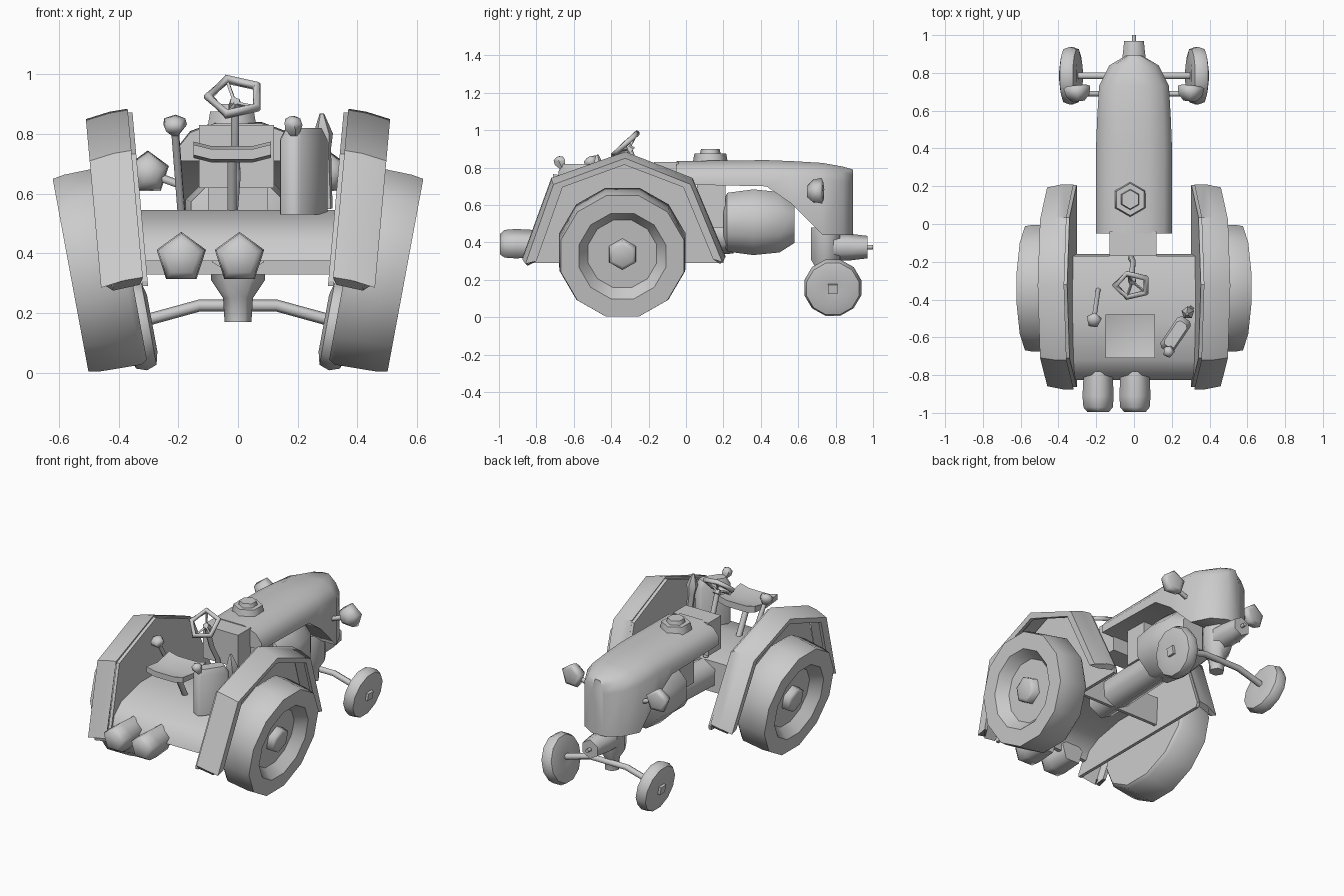
import bpy, bmesh, math
from mathutils import Vector

if "Cube" in bpy.data.objects:
    bpy.data.objects.remove(bpy.data.objects["Cube"])


def finish(name, bm, smooth=0):
    bmesh.ops.remove_doubles(bm, verts=bm.verts, dist=1e-5)
    bmesh.ops.recalc_face_normals(bm, faces=bm.faces)
    mesh = bpy.data.meshes.new(name)
    bm.to_mesh(mesh)
    bm.free()
    ob = bpy.data.objects.new(name, mesh)
    bpy.context.collection.objects.link(ob)
    if smooth:
        bpy.ops.object.select_all(action='DESELECT')
        ob.select_set(True)
        bpy.context.view_layer.objects.active = ob
        bpy.ops.object.shade_smooth_by_angle(angle=math.radians(smooth))
    return ob


def loft(name, rings, smooth=0, caps=True, closed=False):
    """Skin a list of closed rings."""
    bm = bmesh.new()
    vs = [[bm.verts.new(p) for p in r] for r in rings]
    n = len(vs[0])
    pairs = list(zip(vs, vs[1:])) + ([(vs[-1], vs[0])] if closed else [])
    for a, b in pairs:
        for i in range(n):
            bm.faces.new((a[i], a[(i + 1) % n], b[(i + 1) % n], b[i]))
    if caps and not closed:
        bm.faces.new(vs[0])
        bm.faces.new(vs[-1])
    return finish(name, bm, smooth)


def circle(c, axis, r, n, phase=0):
    a = Vector(axis).normalized()
    ref = Vector((0, 1, 0)) if abs(a.z) > 0.95 else Vector((0, 0, 1))
    v = (ref - a * a.dot(ref)).normalized()
    u = v.cross(a)
    angs = [math.radians(phase) + math.tau * i / n for i in range(n)]
    return [Vector(c) + (v * math.cos(t) + u * math.sin(t)) * r for t in angs]


def lathe(name, origin, axis, profile, n, phase=0, smooth=50):
    """Turned part: profile is (distance along axis, radius)."""
    a = Vector(axis).normalized()
    return loft(name, [circle(Vector(origin) + a * d, a, r, n, phase) for d, r in profile], smooth)


def tube(name, pts, r, n=6, closed=False, smooth=75):
    pts = [Vector(p) for p in pts]
    k = len(pts)
    rings = []
    for i, p in enumerate(pts):
        q = pts[(i + 1) % k] if closed or i < k - 1 else p
        o = pts[i - 1] if closed or i > 0 else p
        rings.append(circle(p, q - o, r, n))
    return loft(name, rings, smooth, closed=closed)


def box(name, x, y, z):
    return loft(name, [[(x[0], y[0], h), (x[1], y[0], h), (x[1], y[1], h), (x[0], y[1], h)] for h in z])


# Hood: arched section swept along y
def hood_ring(y, w, top, bot):
    half = [(w, bot), (w, top - 0.08), (w * 0.8, top - 0.03), (w * 0.4, top)]
    return [(x, y, z) for x, z in half] + [(-x, y, z) for x, z in reversed(half)]


loft("hood", [hood_ring(*s) for s in [
    (-0.05, 0.2, 0.835, 0.71), (0.43, 0.2, 0.84, 0.70), (0.56, 0.195, 0.835, 0.61),
    (0.73, 0.185, 0.825, 0.44), (0.84, 0.13, 0.805, 0.44), (0.893, 0.04, 0.79, 0.44)]], 45)
lathe("filler_cap", (-0.02, 0.13, 0.82), (0, 0, 1), [(0, 0.095), (0.055, 0.085), (0.055, 0.055), (0.08, 0.05)], 6, 0, 65)
box("dashboard", (-0.13, 0.12), (-0.17, -0.04), (0.62, 0.83))

# Engine and driveline
box("firewall", (-0.1, 0.1), (0.06, 0.21), (0.48, 0.75))
lathe("engine", (0, 0.2, 0.508), (0, 1, 0), [(0, 0.12), (0.02, 0.17), (0.16, 0.19), (0.3, 0.175), (0.38, 0.12)], 8, 22.5)
tube("gearbox", [(0, -0.3, 0.42), (0, 0.25, 0.44)], 0.1, 6)

# Nose, front pedestal and axle
lathe("front_pedestal", (0, 0.745, 0.48), (0, 0, -1), [(0, 0.09), (0.17, 0.09), (0.23, 0.05), (0.31, 0.045)], 6, 30, 65)
lathe("nose", (0, 0.77, 0.375), (0, 1, 0), [(0, 0.075), (0.1, 0.072), (0.2, 0.06), (0.2, 0.012), (0.23, 0.012)], 6, 0, 65)
tube("front_axle", [(-0.33, 0.785, 0.17), (-0.13, 0.785, 0.225), (0.13, 0.785, 0.225), (0.33, 0.785, 0.17)], 0.02, 6)

# Rear deck: curved open-bottomed shell
outer = [(-0.16, 0.33), (-0.17, 0.52), (-0.3, 0.545), (-0.52, 0.545), (-0.72, 0.5), (-0.8, 0.44), (-0.825, 0.375)]
inner = [(-0.18, 0.33), (-0.19, 0.5), (-0.3, 0.52), (-0.52, 0.52), (-0.7, 0.48), (-0.78, 0.43), (-0.8, 0.375)]
loft("deck", [[(x, y, z) for y, z in outer + inner[::-1]] for x in (-0.33, 0.33)], 40)

# Wheels, fenders and lights on both sides
arch_out = [(-0.875, 0.32), (-0.72, 0.745), (-0.325, 0.885), (0.035, 0.745), (0.21, 0.33)]
arch_in = [(-0.80, 0.30), (-0.66, 0.695), (-0.33, 0.815), (-0.015, 0.695), (0.145, 0.31)]
for side, s in (("right", 1), ("left", -1)):
    axis = (s * math.cos(math.radians(10.5)), 0, -math.sin(math.radians(10.5)))
    hub = (s * 0.463, -0.34, 0.345)
    lathe(side + "_rear_wheel", hub, axis,
          [(-0.1, 0.06), (-0.1, 0.335), (-0.08, 0.35), (0.06, 0.347), (0.1, 0.34), (0.1, 0.24), (0.035, 0.19), (0.035, 0.05)], 12, 15, 40)
    lathe(side + "_rear_hub", hub, axis, [(0.02, 0.085), (0.075, 0.08), (0.085, 0.06)], 6, 0, 65)

    lathe(side + "_front_wheel", (s * 0.333, 0.785, 0.158), axis,
          [(-0.042, 0.03), (-0.046, 0.1), (-0.035, 0.145), (0, 0.158), (0.035, 0.145), (0.046, 0.1), (0.04, 0.03)], 12, 15, 55)
    lathe(side + "_front_hub", (s * 0.333, 0.785, 0.158), axis, [(0.02, 0.04), (0.055, 0.035)], 4, 45)

    def lean(x, z):
        return s * (x + 0.09 * (z - 0.33))

    loft(side + "_fender", [[(lean(0.32, o[1]), o[0], o[1]), (lean(0.38, o[1]), o[0], o[1] - 0.01),
                             (lean(0.46, o[1]), o[0] * 0.97 - 0.01, o[1] - 0.035),
                             (lean(0.46, i[1]), i[0], i[1]), (lean(0.44, i[1]), i[0], i[1]),
                             (lean(0.42, o[1]), o[0] * 0.95 - 0.017, o[1] - 0.045),
                             (lean(0.33, o[1]), o[0] * 0.97 - 0.01, o[1] - 0.025)]
                            for o, i in zip(arch_out, arch_in)], 45)
    wall = [(-0.86, 0.29)] + [(y * 0.985, z - 0.012) for y, z in arch_out] + [(0.2, 0.29)]
    loft(side + "_fender_wall", [[(lean(x, z), y, z) for y, z in wall] for x in (0.305, 0.325)])

    tube(side + "_light_bracket", [(s * 0.17, 0.69, 0.62), (s * 0.28, 0.69, 0.66)], 0.015, 5)
    lathe(side + "_headlight", (s * 0.295, 0.65, 0.67), (s * 0.1, 1, 0), [(0, 0.035), (0.03, 0.065), (0.075, 0.075), (0.085, 0.05)], 5, 0, 75)

# Rear lamps
for name, x in (("left_rear_lamp", -0.19), ("right_rear_lamp", 0.005)):
    lathe(name, (x, -0.78, 0.385), (0, -1, 0), [(0, 0.08), (0.13, 0.087), (0.19, 0.082), (0.215, 0.06)], 5, 0, 75)

# Seat on a post
loft("seat", [[(x, -0.71, z), (x, -0.6, z - 0.015), (x, -0.48, z + 0.01),
               (x, -0.48, z - 0.03), (x, -0.6, z - 0.045), (x, -0.71, z - 0.035)]
              for x, z in ((-0.15, 0.765), (-0.09, 0.75), (0.05, 0.75), (0.11, 0.765))], 40)
tube("seat_post", [(-0.02, -0.6, 0.72), (-0.02, -0.5, 0.53)], 0.018)

# Steering wheel
centre, tilt = Vector((-0.01, -0.325, 0.925)), Vector((0, -0.68, 0.73))
rim = circle(centre, tilt, 0.09, 5, -18)
hub = centre - tilt * 0.03
tube("steering_rim", rim, 0.016, 6, True)
for k in (0, 2, 3):
    tube("steering_spoke", [hub, rim[k]], 0.007, 4)
lathe("steering_hub", hub - tilt * 0.02, tilt, [(0, 0.025), (0.03, 0.018)], 6)
tube("steering_column", [hub, (-0.01, -0.25, 0.75), (-0.005, -0.2, 0.66), (-0.015, -0.18, 0.53)], 0.016)


# Levers and toolbox beside the seat
def lever(name, base, top, r):
    tube(name, [base, top], 0.014)
    d = Vector(top) - Vector(base)
    lathe(name + "_knob", top, d, [(-0.03, 0.015), (0.0, r), (0.025, r * 0.9), (0.035, 0.01)], 5, 0, 60)


lever("left_lever", (-0.19, -0.35, 0.54), (-0.212, -0.505, 0.825), 0.042)
lever("toolbox_lever", (0.2, -0.64, 0.75), (0.185, -0.672, 0.825), 0.032)
lathe("right_lever", (0.3, -0.45, 0.55), (-0.06, -0.08, 1), [(0, 0.018), (0.2, 0.025), (0.25, 0.035), (0.32, 0.008)], 5)
along, across = Vector((0.56, 0.83, 0)), Vector((0.83, -0.56, 0))
plan = [(-0.1, -0.025), (-0.08, -0.042), (0.08, -0.042), (0.1, -0.025), (0.1, 0.025), (0.08, 0.042), (-0.08, 0.042), (-0.1, 0.025)]
loft("toolbox", [[Vector((0.22, -0.585, z)) + along * a * k + across * b * k for a, b in plan]
                 for z, k in ((0.53, 1), (0.78, 1), (0.82, 0.75))], 50)
